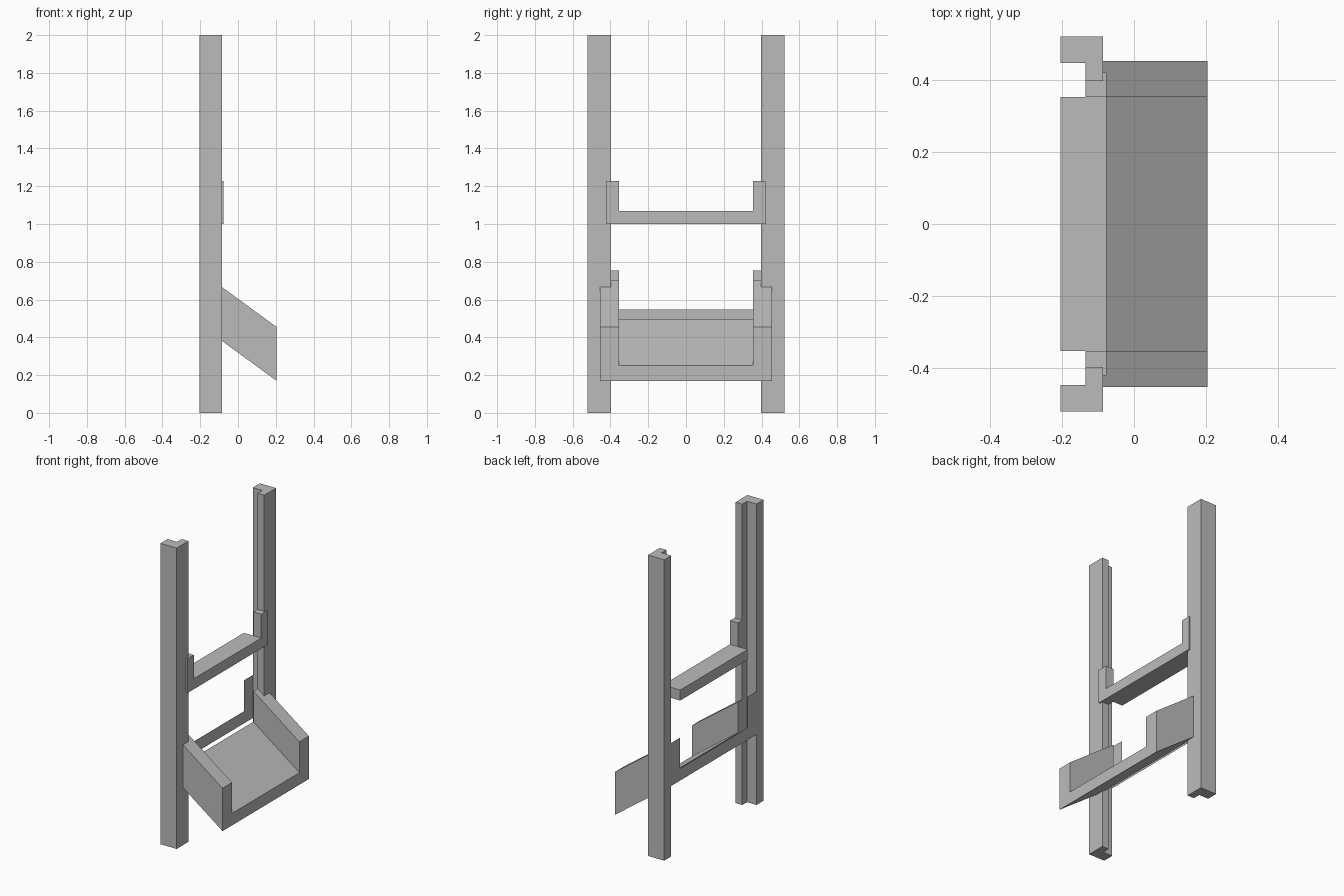
import bpy
import bmesh
from mathutils import Vector

cube = bpy.data.objects.get("Cube")
if cube:
    bpy.data.objects.remove(cube, do_unlink=True)

grey = bpy.data.materials.new("plain_grey")
grey.use_nodes = True
colour = (0.5, 0.5, 0.5, 1)
grey.diffuse_color = colour
grey.node_tree.nodes["Principled BSDF"].inputs["Base Color"].default_value = colour

# Shared depths (x) and half widths (y)
BACK, STEP, FRONT, LIP = -0.205, -0.135, -0.086, -0.077
OUTER, NOTCH, POST_IN, INNER = 0.522, 0.448, 0.398, 0.354


def extrude(name, points, offset):
    """Flat polygon, pushed along offset into a solid (a zero offset leaves a sheet)."""
    bm = bmesh.new()
    face = bm.faces.new([bm.verts.new(p) for p in points])
    offset = Vector(offset)
    if offset.length:
        ext = bmesh.ops.extrude_face_region(bm, geom=[face], use_keep_orig=True)
        moved = [v for v in ext["geom"] if isinstance(v, bmesh.types.BMVert)]
        bmesh.ops.translate(bm, verts=moved, vec=offset)
        bmesh.ops.recalc_face_normals(bm, faces=bm.faces)
    mesh = bpy.data.meshes.new(name)
    bm.to_mesh(mesh)
    bm.free()
    mesh.materials.append(grey)
    obj = bpy.data.objects.new(name, mesh)
    bpy.context.collection.objects.link(obj)
    return obj


def u_profile(x, half, inner, bottom, floor, top):
    """U-shaped outline in the plane at depth x."""
    right = [(half, bottom), (half, top), (inner, top), (inner, floor)]
    left = [(-y, z) for y, z in reversed(right)]
    return [(x, y, z) for y, z in right + left]


# Posts with an L-shaped section, notched at the inner back corner
for side, label in ((1, "left"), (-1, "right")):
    section = [(BACK, OUTER), (FRONT, OUTER), (FRONT, POST_IN),
               (STEP, POST_IN), (STEP, NOTCH), (BACK, NOTCH)]
    extrude(label + "_post", [(x, side * y, 0) for x, y in section], (0, 0, 2))

# Upper cross bar: body between the posts, thin front lip and rear ledge
extrude("upper_bar_body", u_profile(STEP, POST_IN, INNER, 1.0, 1.07, 1.228),
        (FRONT - STEP, 0, 0))
extrude("upper_bar_lip", u_profile(FRONT, 0.421, INNER, 1.0, 1.07, 1.228),
        (LIP - FRONT, 0, 0))
extrude("upper_bar_ledge", u_profile(BACK, INNER, INNER - 0.05, 1.0, 1.07, 1.07),
        (STEP - BACK, 0, 0))

# Sloping chute: a U section sheared downwards towards the front
SLOPE, TIP = -0.73, 0.204


def chute_section(x, half):
    drop = (x - TIP) * SLOPE
    return u_profile(x, half, INNER, 0.17 + drop, 0.25 + drop, 0.455 + drop)


def chute(name, start, end, half):
    run = end - start
    extrude(name, chute_section(start, half), (run, 0, run * SLOPE))


chute("chute_tray", FRONT, TIP, 0.454)
chute("chute_tongue", STEP, FRONT, POST_IN)

# Thin plate closing the back between the post notches
extrude("chute_back_plate", chute_section(BACK, NOTCH), (0.001, 0, 0))
